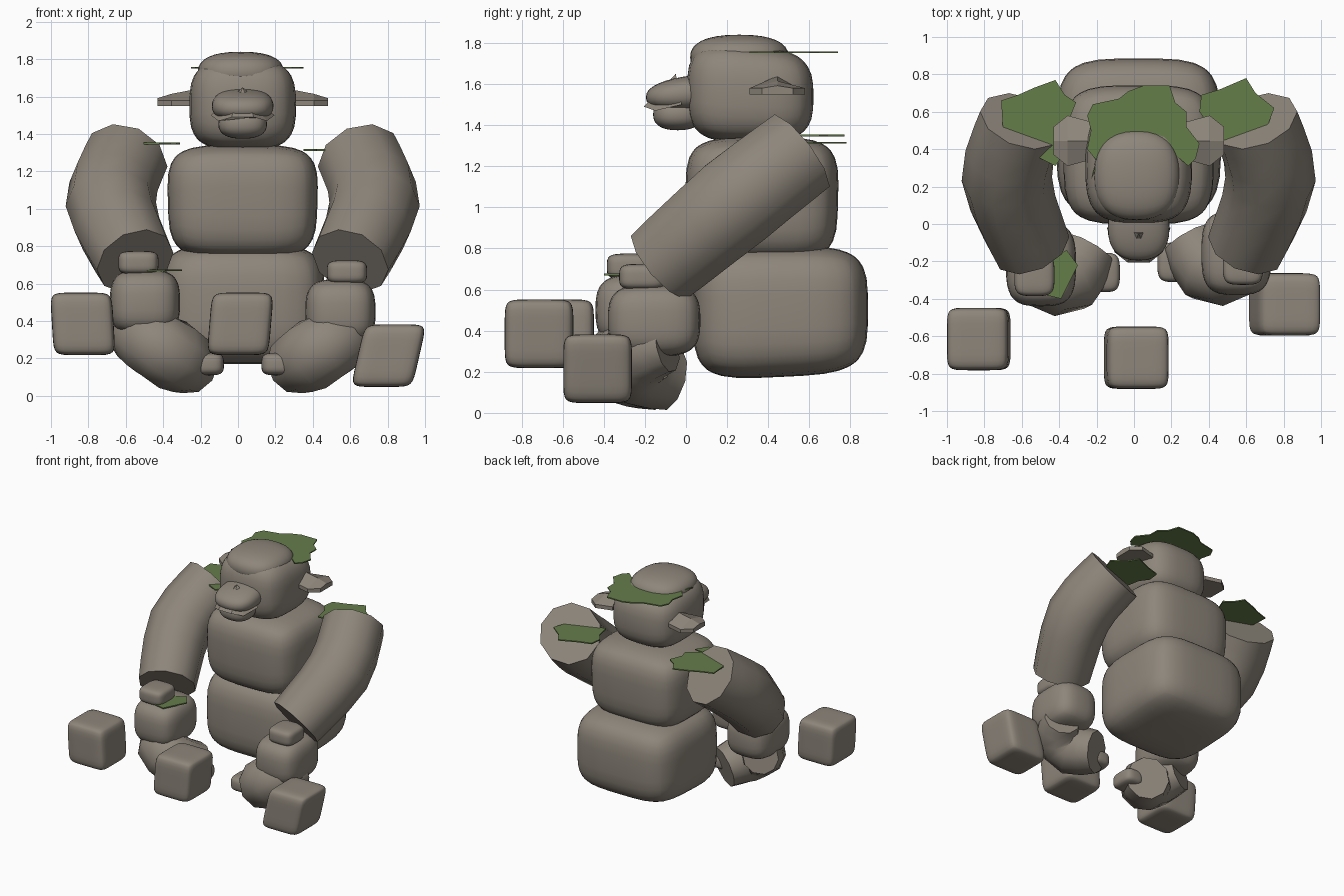
import bpy, bmesh, math
from mathutils import Vector

if "Cube" in bpy.data.objects:
    bpy.data.objects.remove(bpy.data.objects["Cube"])

CX = 0.025  # plane of symmetry of the body


def material(name, rgb):
    m = bpy.data.materials.new(name)
    m.diffuse_color = (*rgb, 1)
    m.use_nodes = True
    m.node_tree.nodes["Principled BSDF"].inputs["Base Color"].default_value = m.diffuse_color
    return m


STONE = material("stone", (0.27, 0.238, 0.198))
MOSS = material("moss_green", (0.13, 0.205, 0.068))


def finish(name, bm, mat, smooth=None):
    bmesh.ops.recalc_face_normals(bm, faces=bm.faces)
    me = bpy.data.meshes.new(name)
    bm.to_mesh(me)
    bm.free()
    me.materials.append(mat)
    ob = bpy.data.objects.new(name, me)
    bpy.context.collection.objects.link(ob)
    if smooth is not None:
        bpy.ops.object.select_all(action='DESELECT')
        ob.select_set(True)
        bpy.context.view_layer.objects.active = ob
        bpy.ops.object.shade_smooth_by_angle(angle=math.radians(smooth))
    return ob


def block(name, lo, hi, n=4.5, taper=0.0, shear=0.0, tilt=0.0, slope=0.0):
    """Rounded stone: a cube grid inflated to a superellipsoid between two corners."""
    bm = bmesh.new()
    bmesh.ops.create_cube(bm, size=2)
    bmesh.ops.subdivide_edges(bm, edges=bm.edges[:], cuts=11, use_grid_fill=True)
    lo, hi = Vector(lo), Vector(hi)
    mid, half = (lo + hi) / 2, (hi - lo) / 2
    for v in bm.verts:
        p = Vector([math.sin(c * math.pi / 2) for c in v.co])
        p /= sum(abs(c) ** n for c in p) ** (1 / n)
        s = 1 + taper * p.z
        v.co = mid + Vector((p.x * half.x * s + shear * p.z, p.y * half.y * s,
                             p.z * half.z + tilt * p.y * (1 - p.z) / 2 - slope * p.y * (1 + p.z) / 2))
    return finish(name, bm, STONE, 60)


def tube(name, pts, radii, sides=10, steps=2, angle=25):
    """Faceted tube with flat ends along a smooth path."""
    P = [Vector(p) for p in pts]
    path, rad = [], []
    for i in range(len(P) - 1):
        a, b = P[max(i - 1, 0)], P[i]
        c, d = P[i + 1], P[min(i + 2, len(P) - 1)]
        for k in range(steps + (i == len(P) - 2)):
            t = k / steps
            path.append(0.5 * (2 * b + (c - a) * t + (2 * a - 5 * b + 4 * c - d) * t * t
                               + (3 * b - a - 3 * c + d) * t ** 3))
            rad.append(radii[i] * (1 - t) + radii[i + 1] * t)
    bm = bmesh.new()
    rings, u = [], Vector((1, 0, 0))
    for i, p in enumerate(path):
        d = (path[min(i + 1, len(path) - 1)] - path[max(i - 1, 0)]).normalized()
        u = (u - d * u.dot(d)).normalized()
        w = d.cross(u)
        rings.append([bm.verts.new(p + rad[i] * (u * math.cos(2 * math.pi * k / sides)
                                                 + w * math.sin(2 * math.pi * k / sides)))
                      for k in range(sides)])
    for a, b in zip(rings, rings[1:]):
        for k in range(sides):
            j = (k + 1) % sides
            bm.faces.new((a[k], a[j], b[j], b[k]))
    bm.faces.new(rings[0])
    bm.faces.new(rings[-1])
    return finish(name, bm, STONE, angle)


def plate(name, z, outline, thick=0.009):
    bm = bmesh.new()
    f = bm.faces.new([bm.verts.new((x, y, z)) for x, y in outline])
    r = bmesh.ops.extrude_face_region(bm, geom=[f])
    for v in r["geom"]:
        if isinstance(v, bmesh.types.BMVert):
            v.co.z += thick
    bmesh.ops.triangulate(bm, faces=bm.faces[:])
    return finish(name, bm, MOSS)


# Stacked body
block("hips", (CX - .44, .035, .175), (CX + .44, .885, .812), 4, tilt=.02)
block("torso", (CX - .40, 0, .735), (CX + .40, .74, 1.342), 4, taper=.02)
block("head", (CX - .285, .005, 1.315), (CX + .285, .62, 1.79), 3.2, slope=.03)
block("brow_cap", (CX - .24, .02, 1.62), (CX + .22, .50, 1.84), 2.4)

# Muzzle with an open mouth
block("snout", (CX - .165, -.195, 1.465), (CX + .165, .16, 1.635), 2.4, slope=-.03)
block("lower_jaw", (CX - .13, -.16, 1.375), (CX + .13, .08, 1.53), 2.4)
bm = bmesh.new()
lip = [bm.verts.new((CX + x, y, z)) for x, y, z in
       ((-.17, -.02, 1.50), (.17, -.02, 1.50), (.13, -.15, 1.47), (.06, -.205, 1.49),
        (-.06, -.205, 1.49), (-.13, -.15, 1.47), (0, -.05, 1.65))]
for i in range(6):
    bm.faces.new((lip[i], lip[(i + 1) % 6], lip[6]))
bm.faces.new(lip[:6])
finish("upper_lip", bm, STONE)

# Mirrored limbs and ears; the left foreleg sits a little higher and further forward
for side, s, dy, dz in (("right", 1, 0, 0), ("left", -1, -.06, .05)):
    def at(x, y, z):
        return (CX + s * x, y, z)

    def pair(name, x0, x1, y0, y1, z0, z1, n):
        xs = sorted((CX + s * x0, CX + s * x1))
        block(side + name, (xs[0], y0 + dy, z0 + dz), (xs[1], y1 + dy, z1 + dz), n)

    bm = bmesh.new()
    ear = []
    for x, peak, w in ((.25, 1.64, .1), (.38, 1.615, .135), (.455, 1.592, .075)):
        ear.append([bm.verts.new(at(x, .445 + w * a, z)) for a, z in
                    ((-1, 1.55), (1, 1.55), (1, 1.58), (0, peak), (-1, 1.58))])
    for a, b in zip(ear, ear[1:]):
        for k in range(5):
            bm.faces.new((a[k], a[(k + 1) % 5], b[(k + 1) % 5], b[k]))
    bm.faces.new(ear[0])
    bm.faces.new(ear[-1])
    finish(side + "_ear", bm, STONE)

    tube(side + "_arm", [at(.625, .55, 1.265), at(.705, .24, 1.025), at(.575, -.12, .72)],
         [.232, .242, .215], sides=10, steps=3, angle=45)
    pair("_wrist", .45, .665, -.325, -.1, .60, .725, 4)
    pair("_hand", .335, .71, -.38, .07, .275, .625, 3.2)

    # Bent foot tube with a toe stone showing at its inner end
    dr = dy * .9
    tube(side + "_foot", [at(.59, -.09 + dr, .33), at(.51, -.23 + dr, .295),
                          at(.375, -.235 + dr, .22), at(.27, -.08 + dr, .165)],
         [.135, .18, .195, .16], sides=10, steps=2, angle=40)
    xs = sorted((CX + s * .10, CX + s * .27))
    block(side + "_toe", (xs[0], -.31 + dr, .11), (xs[1], -.10 + dr, .23), 3.5)

# Loose boulders in front
for name, x, y, z, sh in (("left_boulder", -.83, -.615, .385, -.010),
                          ("middle_boulder", .012, -.715, .385, .014),
                          ("right_boulder", .805, -.43, .215, .038)):
    block(name, (x - .165, y - .167, z - .167), (x + .165, y + .167, z + .167), 7, shear=sh)

# Moss patches
plate("head_moss", 1.75, [(-.23, .24), (-.20, .34), (-.25, .40), (-.23, .50), (-.25, .58), (-.22, .64),
                          (-.08, .67), (-.03, .71), (.05, .74), (.19, .74), (.22, .65), (.28, .60),
                          (.28, .52), (.35, .43), (.33, .35), (.29, .31), (.22, .37),
                          (.02, .33), (-.17, .36)])
plate("left_shoulder_moss", 1.345, [(-.71, .66), (-.62, .69), (-.53, .73), (-.42, .77), (-.37, .69),
                                    (-.31, .65), (-.35, .55), (-.33, .48), (-.43, .41), (-.36, .40),
                                    (-.42, .31), (-.52, .36), (-.62, .46), (-.70, .50)])
plate("right_shoulder_moss", 1.31, [(.35, .60), (.36, .69), (.46, .72), (.60, .78), (.65, .70), (.75, .62),
                                    (.72, .54), (.66, .48), (.53, .44), (.42, .42), (.40, .53)])
plate("left_hand_moss", .668, [(-.36, -.14), (-.30, -.22), (-.34, -.30), (-.39, -.40), (-.51, -.37),
                               (-.52, -.22)])
